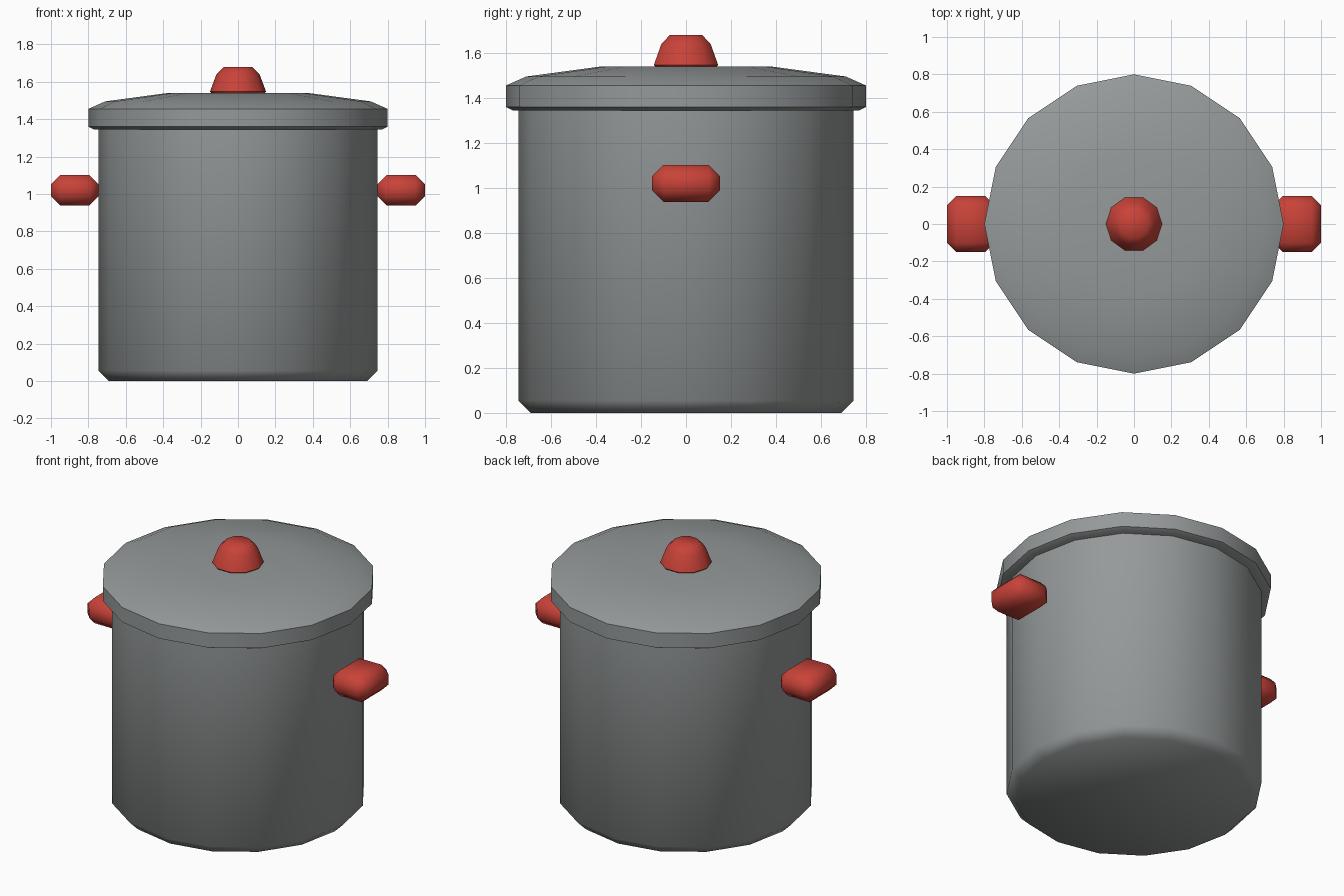
import bpy, bmesh, math

cube = bpy.data.objects.get("Cube")
if cube:
    bpy.data.objects.remove(cube, do_unlink=True)


def make_material(name, rgb):
    mat = bpy.data.materials.new(name)
    mat.use_nodes = True
    color = (*rgb, 1.0)
    mat.diffuse_color = color
    mat.node_tree.nodes["Principled BSDF"].inputs["Base Color"].default_value = color
    return mat


def finish(name, bm, mat):
    bmesh.ops.recalc_face_normals(bm, faces=bm.faces[:])
    mesh = bpy.data.meshes.new(name)
    bm.to_mesh(mesh)
    bm.free()
    mesh.materials.append(mat)
    obj = bpy.data.objects.new(name, mesh)
    bpy.context.collection.objects.link(obj)
    bpy.ops.object.select_all(action="DESELECT")
    obj.select_set(True)
    bpy.context.view_layer.objects.active = obj
    bpy.ops.object.shade_smooth_by_angle(angle=math.radians(50))
    return obj


def lathe(name, profile, sides, mat):
    """Turn a (radius, height) profile, capping both ends."""
    bm = bmesh.new()
    rings = []
    for r, z in profile:
        angles = [math.tau * i / sides for i in range(sides)]
        rings.append([bm.verts.new((r * math.cos(a), r * math.sin(a), z)) for a in angles])
    for low, high in zip(rings, rings[1:]):
        for i in range(sides):
            j = (i + 1) % sides
            bm.faces.new((low[i], low[j], high[j], high[i]))
    bm.faces.new(rings[0][::-1])
    bm.faces.new(rings[-1])
    return finish(name, bm, mat)


def chamfered_block(name, center, size, chamfer, mat):
    bm = bmesh.new()
    bmesh.ops.create_cube(bm, size=1)
    for v in bm.verts:
        v.co = [c + p * s for c, p, s in zip(center, v.co, size)]
    bmesh.ops.bevel(bm, geom=bm.edges[:], offset=chamfer, offset_type="OFFSET",
                    segments=1, profile=0.5, affect="EDGES")
    return finish(name, bm, mat)


steel = make_material("steel grey", (0.30, 0.32, 0.32))
red = make_material("handle red", (0.58, 0.055, 0.04))

# Pot body with chamfered base
lathe("pot_body", [(0.69, 0), (0.745, 0.055), (0.745, 1.36)], 16, steel)

# Overhanging lid with a shallow dome
lathe("lid", [(0.77, 1.345), (0.8, 1.36), (0.8, 1.455),
              (0.71, 1.495), (0.375, 1.54)], 16, steel)

# Lid knob
lathe("lid_knob", [(0.14, 1.535), (0.15, 1.547), (0.115, 1.64), (0.075, 1.68)], 10, red)

# Side handles
for side, sign in (("left", 1), ("right", -1)):
    chamfered_block(side + "_handle", (sign * 0.8725, 0, 1.02), (0.255, 0.3, 0.165), 0.05, red)
